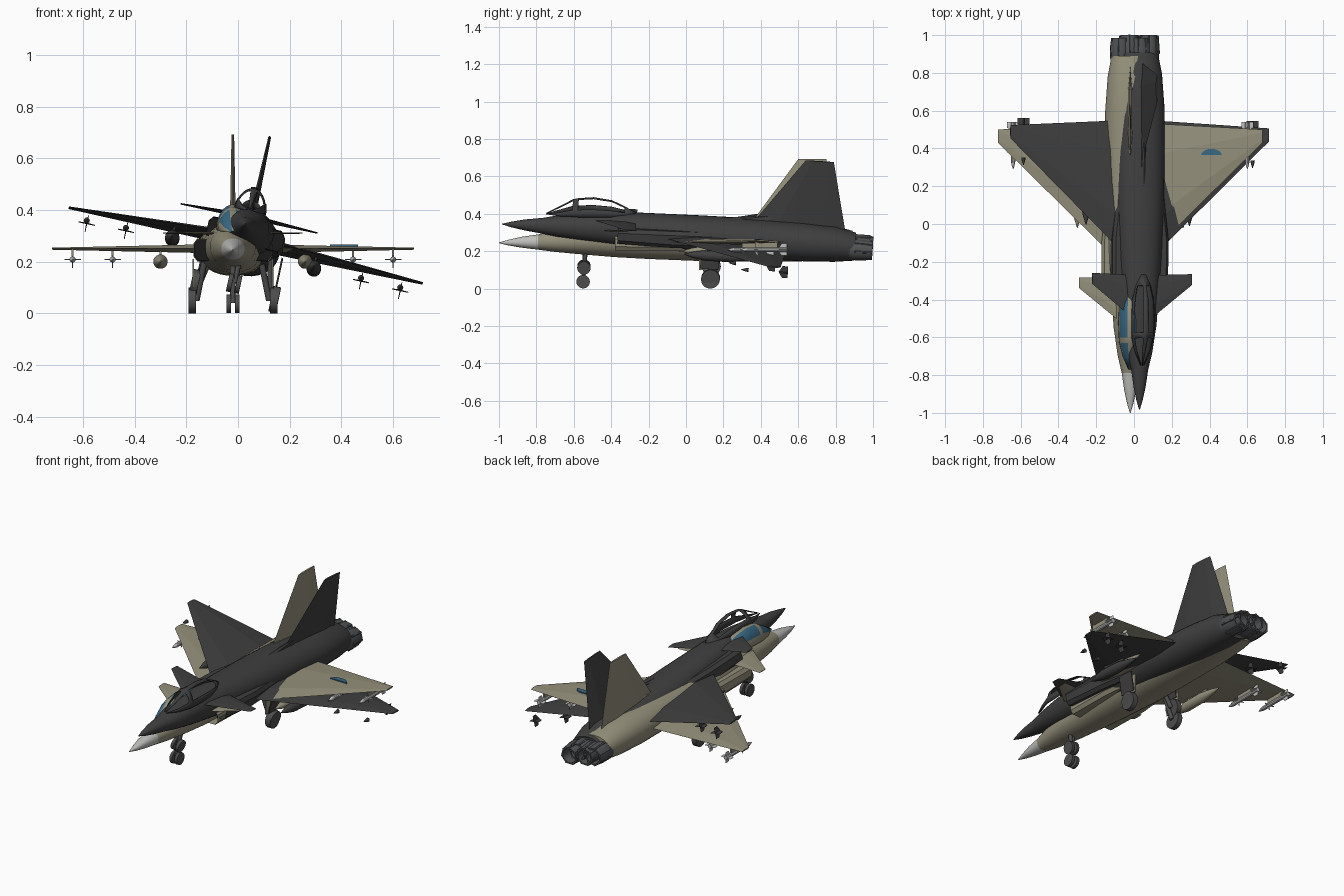
import bpy, bmesh, math
from mathutils import Matrix, Vector

if "Cube" in bpy.data.objects:
    bpy.data.objects.remove(bpy.data.objects["Cube"], do_unlink=True)


def material(name, rgb):
    m = bpy.data.materials.new(name)
    m.use_nodes = True
    m.diffuse_color = (*rgb, 1)
    m.node_tree.nodes["Principled BSDF"].inputs["Base Color"].default_value = (*rgb, 1)
    return m


TAN = material("sand paint", (.30, .28, .20))
DARK = material("charcoal paint", (.05, .05, .05))
PALE = material("pale radome", (.52, .52, .51))
GLASS = material("blue glass", (.04, .14, .23))
STEEL = material("nozzle steel", (.08, .083, .088))
TYRE = material("tyre grey", (.075, .075, .075))
BLACK = material("intake black", (.01, .01, .01))


class Jet:
    """Builds one aircraft in its own level frame, then places it."""

    def __init__(self, prefix, place, paint, nose, store, hollow):
        self.prefix, self.place = prefix, place
        self.paint, self.nose, self.store, self.hollow = paint, nose, store, hollow

    def finish(self, name, bm, mats, smooth=True):
        bmesh.ops.recalc_face_normals(bm, faces=bm.faces)
        me = bpy.data.meshes.new(name)
        bm.to_mesh(me)
        bm.free()
        for m in mats:
            me.materials.append(m)
        ob = bpy.data.objects.new(self.prefix + "_" + name, me)
        bpy.context.collection.objects.link(ob)
        ob.matrix_world = self.place
        if smooth:
            bpy.ops.object.select_all(action='DESELECT')
            bpy.context.view_layer.objects.active = ob
            ob.select_set(True)
            bpy.ops.object.shade_smooth_by_angle(angle=math.radians(35))
        return ob

    # Rings along y, each (y, centre x, centre z, half width, half height)
    def loft(self, name, rings, mat, n=16, power=1.0):
        bm = bmesh.new()
        loops = []
        for y, cx, cz, rx, rz in rings:
            loop = []
            for i in range(n):
                a = math.tau * (i + .5) / n
                c, s = math.cos(a), math.sin(a)
                loop.append(bm.verts.new((cx + rx * math.copysign(abs(c) ** power, c), y,
                                          cz + rz * math.copysign(abs(s) ** power, s))))
            loops.append(loop)
        for a, b in zip(loops, loops[1:]):
            for i in range(n):
                bm.faces.new((a[i], a[(i + 1) % n], b[(i + 1) % n], b[i]))
        bm.faces.new(loops[0])
        bm.faces.new(loops[-1])
        return self.finish(name, bm, [mat])

    # Thin lifting surface with bevelled edges between a root and a tip chord
    def panel(self, name, root, tip, up, t_root, t_tip, mat):
        bm = bmesh.new()
        up = Vector(up)
        loops = []
        for (le, te), t in ((root, t_root), (tip, t_tip)):
            le, te = Vector(le), Vector(te)
            a, b = le.lerp(te, .25), le.lerp(te, .75)
            pts = (le, a + up * t, b + up * t, te, b - up * t, a - up * t)
            loops.append([bm.verts.new(p) for p in pts])
        r, q = loops
        for i in range(6):
            j = (i + 1) % 6
            bm.faces.new((r[i], r[j], q[j], q[i]))
        bm.faces.new(r)
        bm.faces.new(q)
        return self.finish(name, bm, [mat], False)

    def box(self, name, lo, hi, mat):
        bm = bmesh.new()
        lo, hi = Vector(lo), Vector(hi)
        bmesh.ops.create_cube(bm, size=1, matrix=Matrix.Translation((lo + hi) / 2)
                              @ Matrix.Diagonal((*(hi - lo), 1)))
        return self.finish(name, bm, [mat], False)

    # Cylinder between two points, used for struts and wheels
    def rod(self, name, a, b, r, mat, n=12):
        a, b = Vector(a), Vector(b)
        rot = (b - a).to_track_quat('Z', 'Y').to_matrix().to_4x4()
        bm = bmesh.new()
        bmesh.ops.create_cone(bm, cap_ends=True, segments=n, radius1=r, radius2=r,
                              depth=(b - a).length, matrix=Matrix.Translation((a + b) / 2) @ rot)
        return self.finish(name, bm, [mat])

    def canopy(self):
        bm = bmesh.new()
        rows, n = [], 14
        for y, w, z, h in ((-.77, .01, .315, .005), (-.70, .04, .315, .045), (-.63, .058, .32, .083),
                           (-.60, .061, .32, .091), (-.52, .064, .325, .096), (-.42, .058, .33, .08),
                           (-.35, .042, .335, .045), (-.29, .015, .34, .012)):
            rows.append([bm.verts.new((w * math.cos(math.pi * i / n), y, z + h * math.sin(math.pi * i / n)))
                         for i in range(n + 1)])
        panes = []
        for k, (a, b) in enumerate(zip(rows, rows[1:])):
            for i in range(n):
                f = bm.faces.new((a[i], a[i + 1], b[i + 1], b[i]))
                frame = k in (2, 6) or i in (0, 1, n - 2, n - 1, n // 2 - 1, n // 2)
                f.material_index = 0 if frame else 1
                if not frame:
                    panes.append(f)
        if self.hollow:
            bmesh.ops.delete(bm, geom=panes, context='FACES')
        ob = self.finish("canopy", bm, [self.paint, GLASS])
        sol = ob.modifiers.new("thickness", 'SOLIDIFY')
        sol.thickness = .005

    def intake(self, side, s):
        bm = bmesh.new()
        loops = []
        for y, xi, xo, z0, z1 in ((-.38, .085, .15, .205, .285), (-.1, .07, .152, .2, .29),
                                  (.2, .05, .12, .2, .29)):
            loops.append([bm.verts.new((s * x, y, z)) for x, z in
                          ((xi, z0), (xo - .015, z0), (xo, z0 + .02), (xo, z1 - .02), (xo - .015, z1), (xi, z1))])
        for a, b in zip(loops, loops[1:]):
            for i in range(6):
                bm.faces.new((a[i], a[(i + 1) % 6], b[(i + 1) % 6], b[i]))
        mouth = bm.faces.new(loops[0])
        bm.faces.new(loops[-1])
        bmesh.ops.inset_region(bm, faces=[mouth], thickness=.006)
        mouth.material_index = 1
        bmesh.ops.translate(bm, verts=mouth.verts, vec=(0, .08, 0))
        self.finish(side + "_intake", bm, [self.paint, BLACK])

    def missile(self, name, x, y):
        z, r = .208, .012
        self.loft(name + "_nose", [(y, x, z, .001, .001), (y + .02, x, z, .008, .008), (y + .04, x, z, r, r)],
                  self.store, 10)
        if not self.hollow:
            self.loft(name + "_body", [(y + .04, x, z, r, r), (y + .25, x, z, r, r)], self.store, 10)
            self.box(name + "_pylon", (x - .004, y + .08, z), (x + .004, y + .2, .25), self.paint)
        for k in range(4):
            d = Vector((math.cos(k * math.pi / 2), 0, math.sin(k * math.pi / 2)))
            up = Vector((d.z, 0, -d.x))
            c = Vector((x, y, z))
            for label, start, chord in (("fin", .2, .05), ("vane", .07, .025)):
                if label == "vane" and self.hollow:
                    continue
                le, te = Vector((0, start, 0)), Vector((0, start + chord, 0))
                self.panel(f"{name}_{label}_{k}", (c + le, c + te),
                           (c + le + d * .032 + Vector((0, .02, 0)), c + te + d * .032), up, .002, .0015, self.store)

    def build(self):
        p = self.paint
        # Fuselage and radome, from (y, half width, bottom, top)
        hull = [(-.79, .045, .208, .29), (-.7, .066, .196, .31), (-.55, .088, .182, .335),
                (-.38, .1, .168, .348), (-.2, .115, .158, .35), (.05, .128, .148, .353), (.3, .133, .145, .354),
                (.6, .133, .145, .35), (.78, .12, .152, .34), (.89, .1, .165, .31)]
        self.loft("fuselage", [(y, 0, (b + t) / 2, w, (t - b) / 2) for y, w, b, t in hull], p, 28, .92)
        self.loft("radome", [(-1, 0, .245, .002, .002), (-.95, 0, .246, .017, .015),
                             (-.88, 0, .248, .032, .029), (-.79, 0, .249, .045, .041)], self.nose, 28, .92)
        self.canopy()
        # Vertical tail and its dorsal fillet
        self.panel("tail_fin", ((0, .34, .34), (0, .835, .31)), ((0, .6, .692), (0, .75, .692)),
                   (1, 0, 0), .012, .005, p)
        self.panel("dorsal_fillet", ((0, .1, .345), (0, .5, .345)), ((0, .37, .372), (0, .5, .375)),
                   (1, 0, 0), .015, .006, p)
        # Nose gear with twin wheels
        self.rod("nose_strut", (0, -.54, .2), (0, -.55, .04), .011, TYRE)
        for side, s in (("left", 1), ("right", -1)):
            self.rod(side + "_nose_wheel", (s * .008, -.55, .037), (s * .025, -.55, .037), .036, TYRE, 20)
            # Main gear
            self.rod(side + "_main_strut", (s * .11, .1, .2), (s * .14, .13, .05), .012, TYRE)
            self.rod(side + "_main_wheel", (s * .143, .13, .05), (s * .172, .13, .05), .05, TYRE, 20)
            self.box(side + "_gear_door", (s * .15, .07, .1), (s * .156, .17, .21), p)
            # Wing, canard and intake
            self.panel(side + "_wing", ((s * .06, -.2, .25), (s * .06, .535, .25)),
                       ((s * .70, .43, .25), (s * .70, .5, .25)), (0, 0, 1), .018, .004, p)
            self.panel(side + "_canard", ((s * .05, -.52, .31), (s * .05, -.29, .31)),
                       ((s * .27, -.34, .31), (s * .27, -.282, .31)), (0, 0, 1), .006, .002, p)
            self.intake(side, s)
            # Exhaust nozzle, turned back inside itself
            self.loft(side + "_nozzle", [(y, s * .052, .232, r, r) for y, r in
                      ((.84, .05), (.89, .057), (.93, .057), (.985, .05), (.985, .042), (.91, .036))], STEEL, 14)
            for k in range(7):
                a = math.tau * k / 7
                d = Vector((math.cos(a), 0, math.sin(a)))
                c = Vector((s * .052, 0, .232))
                self.rod(f"{side}_nozzle_rib_{k}", c + d * .055 + Vector((0, .89, 0)),
                         c + d * .048 + Vector((0, .985, 0)), .007, STEEL, 6)
            # Drop tank and wing missiles
            tank = ((-.02, .002), (.03, .017), (.09, .028), (.22, .028), (.3, .016), (.36, .003))
            self.loft(side + "_drop_tank", [(y, s * .28, .2, r, r) for y, r in tank], p, 16)
            self.box(side + "_tank_pylon", (s * .276, .1, .2), (s * .284, .26, .25), p)
            self.missile(side + "_outer_missile", s * .62, .29)
            self.missile(side + "_inner_missile", s * .465, .22)


level = Matrix.Translation((-.02, 0, 0))
banked = (Matrix.Translation((.03, .515, .26)) @ Matrix.Rotation(-.06, 4, 'X')
          @ Matrix.Rotation(.211, 4, 'Y') @ Matrix.Translation((0, -.5, -.25)))
sand = Jet("sand", level, TAN, PALE, PALE, False)
sand.build()
Jet("charcoal", banked, DARK, DARK, DARK, True).build()

# Blue crescent plate on the left wing
bm = bmesh.new()
arc = [(.43 + .055 * math.cos(a), .362 + .036 * math.sin(a))
       for a in [math.radians(5 + 17 * i) for i in range(11)]]
bm.faces.new([bm.verts.new((x, y, .266)) for x, y in arc])
solid = bmesh.ops.extrude_face_region(bm, geom=bm.faces[:])["geom"]
bmesh.ops.translate(bm, verts=[v for v in solid if isinstance(v, bmesh.types.BMVert)], vec=(0, 0, -.008))
sand.finish("wing_marking", bm, [GLASS], False)
